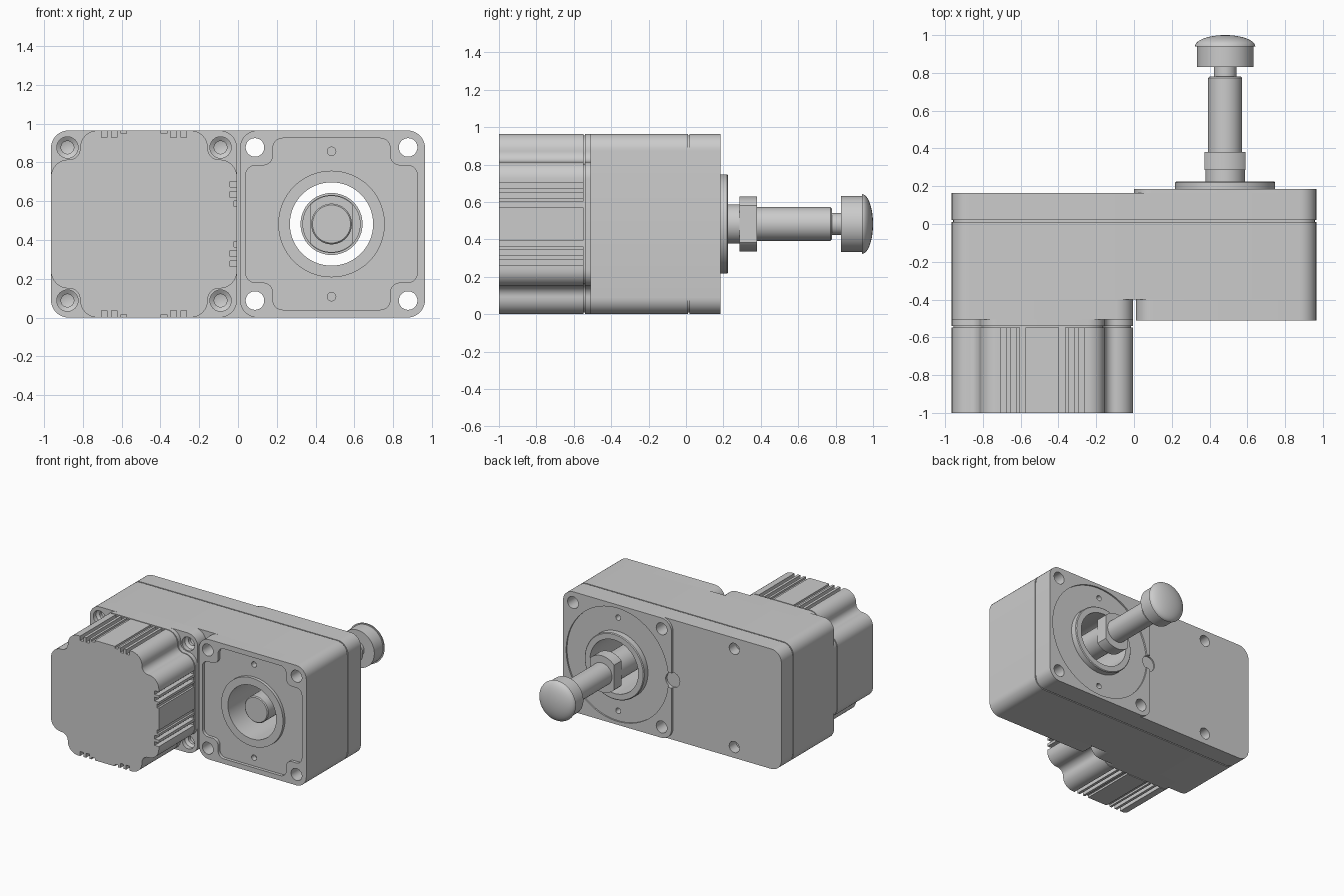
import bpy, bmesh, math
from mathutils import Vector

if "Cube" in bpy.data.objects:
    bpy.data.objects.remove(bpy.data.objects["Cube"])

grey = bpy.data.materials.new("machined grey")
grey.use_nodes = True
grey.diffuse_color = (0.6, 0.6, 0.6, 1)
grey.node_tree.nodes["Principled BSDF"].inputs["Base Color"].default_value = (0.6, 0.6, 0.6, 1)

H = 0.965            # housing height and half width
MID = H / 2          # axis height, also the x of the output bore


def finish(name, bm):
    bmesh.ops.recalc_face_normals(bm, faces=bm.faces)
    me = bpy.data.meshes.new(name)
    bm.to_mesh(me)
    bm.free()
    me.materials.append(grey)
    ob = bpy.data.objects.new(name, me)
    bpy.context.collection.objects.link(ob)
    return ob


def prism(name, outline, y0, y1):
    """Extrude an x-z outline along y."""
    bm = bmesh.new()
    face = bm.faces.new([bm.verts.new((p[0], y0, p[1])) for p in outline])
    ext = bmesh.ops.extrude_face_region(bm, geom=[face])["geom"]
    verts = [v for v in ext if isinstance(v, bmesh.types.BMVert)]
    bmesh.ops.translate(bm, verts=verts, vec=(0, y1 - y0, 0))
    # the source face is removed by the extrusion, so close the open end
    edges = [e for e in bm.edges if e.is_boundary]
    if edges:
        bmesh.ops.holes_fill(bm, edges=edges)
    return finish(name, bm)


def lathe(name, profile, x=MID, z=MID, steps=64):
    """Spin (radius, y) points about an axis along y."""
    bm = bmesh.new()
    vs = [bm.verts.new((x + r, y, z)) for r, y in profile]
    es = [bm.edges.new(pair) for pair in zip(vs, vs[1:])]
    bmesh.ops.spin(bm, geom=vs + es, cent=(x, 0, z), axis=(0, 1, 0),
                   angle=math.tau, steps=steps)
    bmesh.ops.remove_doubles(bm, verts=bm.verts, dist=1e-5)
    return finish(name, bm)


def fillet(points, radii, steps=8):
    """Round each corner of a polygon with an arc of the given radius."""
    out = []
    n = len(points)
    for i, r in enumerate(radii):
        p = Vector(points[i])
        a = (Vector(points[i - 1]) - p).normalized()
        b = (Vector(points[(i + 1) % n]) - p).normalized()
        half = a.angle(b) / 2
        c = p + (a + b).normalized() * (r / math.sin(half))
        t = r / math.tan(half)
        v, w = p + a * t - c, p + b * t - c
        for k in range(steps + 1):
            f = math.pi / 2 * k / steps
            out.append(c + v * math.cos(f) + w * math.sin(f))
    return out


def rounded(x0, x1, z0=0, z1=H, r=0.09):
    return fillet([(x0, z0), (x1, z0), (x1, z1), (x0, z1)], [r] * 4)


def notched(x0, x1, z0, z1, n, outer, inner):
    """Rectangle with S-curved corner cut-outs."""
    a, b, c, d = x0 + n, x1 - n, z0 + n, z1 - n
    pts = [(x0, c), (a, c), (a, z0), (b, z0), (b, c), (x1, c),
           (x1, d), (b, d), (b, z1), (a, z1), (a, d), (x0, d)]
    return fillet(pts, [outer, inner, outer] * 4)


def circle(x, z, r, n=64):
    return [(x + r * math.cos(math.tau * i / n), z + r * math.sin(math.tau * i / n))
            for i in range(n)]


def drill(x, z, r, y0, y1, n=32):
    return prism("cutter", circle(x, z, r, n), y0, y1)


def box(x, z, w, h, y0, y1):
    return prism("cutter", [(x - w, z - h), (x + w, z - h), (x + w, z + h), (x - w, z + h)], y0, y1)


def cut(ob, cutters):
    for c in cutters:
        c.hide_render = True
        mod = ob.modifiers.new("cut", "BOOLEAN")
        mod.operation, mod.object = "DIFFERENCE", c
    bpy.context.view_layer.objects.active = ob
    for mod in list(ob.modifiers):
        bpy.ops.object.modifier_apply(modifier=mod.name)
    for c in cutters:
        bpy.data.objects.remove(c)
    return ob


def output_holes():
    """Through bore and the four mounting holes."""
    holes = [drill(MID + sx * 0.395, MID + sz * 0.395, 0.048, -0.7, 0.4)
             for sx in (-1, 1) for sz in (-1, 1)]
    return holes + [drill(MID, MID, 0.215, -0.7, 0.4, 64)]


def small_holes(y0, y1):
    return [drill(MID, MID + s * 0.375, 0.022, y0, y1, 24) for s in (-1, 1)]


parts = []

# Motor: notched extrusion with cooling grooves on three sides
MX = -0.485
motor = prism("motor_body", notched(-H, -0.005, 0, H, 0.15, 0.09, 0.055), -1, -0.547)
grooves = []
for s in (-1, 1):
    for off, depth in ((0.205, 0.036), (0.153, 0.036), (0.104, 0.016)):
        grooves += [box(MX + s * off, z, 0.015, depth, -1.1, -0.5) for z in (0, H)]
        grooves.append(box(-0.005, MID + s * off, depth, 0.015, -1.1, -0.5))
parts.append(cut(motor, grooves))
parts.append(prism("motor_gasket", notched(-0.955, -0.015, 0.01, H - 0.01, 0.15, 0.09, 0.055),
                   -0.547, -0.54))
parts.append(prism("motor_adapter", notched(-H, -0.005, 0, H, 0.15, 0.09, 0.055), -0.54, -0.505))

# Input side of the gearbox with counterbored corner screws
input_block = prism("input_block", rounded(-H, -0.005), -0.505, -0.4)
bores = [lathe("cutter", [(0, -0.6), (0.055, -0.6), (0.055, -0.47), (0.033, -0.455),
                          (0.033, -0.43), (0, -0.42)],
               MX + sx * 0.395, MID + sz * 0.395, 32)
         for sx in (-1, 1) for sz in (-1, 1)]
parts.append(cut(input_block, bores))

# Output side of the gearbox with a recessed panel around the bore
output_block = prism("output_block", rounded(0.01, H), -0.51, -0.4)
panel = prism("cutter", notched(0.04, 0.925, 0.04, 0.925, 0.14, 0.05, 0.05), -0.6, -0.485)
cut(panel, [drill(MID, MID, 0.275, -0.7, -0.4, 64)])
parts.append(cut(output_block, [panel] + output_holes() + small_holes(-0.6, -0.44)))

# Main housing, seam and rear cover
parts.append(cut(prism("gear_housing", rounded(-H, H), -0.4, 0.011), output_holes()))
parts.append(cut(prism("housing_seam", rounded(-H + 0.008, H - 0.008, 0.008, H - 0.008, 0.082),
                       0.011, 0.02), output_holes()))
cover_holes = [drill(-0.545, MID + s * 0.395, 0.045, 0.08, 0.3) for s in (-1, 1)]
relief = drill(0, MID, 0.06, 0.155, 0.3)
parts.append(cut(prism("rear_cover", rounded(-H, H), 0.02, 0.165),
                 output_holes() + cover_holes + [relief] + small_holes(0.11, 0.3)))

# Raised rear mounting plate with a shallow round recess
plate = prism("mounting_plate", rounded(0, H), 0.165, 0.185)
parts.append(cut(plate, output_holes() + small_holes(0.1, 0.3)
                 + [drill(MID, MID, 0.455, 0.173, 0.3, 96), drill(0, MID, 0.06, 0.15, 0.3)]))
parts.append(lathe("bore_ring", [(0.215, 0.166), (0.265, 0.166), (0.265, 0.219), (0.259, 0.225),
                                 (0.215, 0.225), (0.215, 0.166)]))

# Plunger: shaft, round nut with two flats, and domed knob
parts.append(lathe("plunger_shaft", [(0, -0.46), (0.098, -0.46), (0.105, -0.453), (0.105, 0.3),
                                     (0.09, 0.3), (0.09, 0.772), (0.083, 0.78), (0.06, 0.78),
                                     (0.06, 0.84), (0, 0.84)]))
nut = cut(prism("lock_nut", circle(MID, MID, 0.147), 0.285, 0.38),
          [box(MID + s * 0.208, MID, 0.1, 0.3, 0.2, 0.5) for s in (-1, 1)])
parts.append(nut)
dome = [(0.16 * math.cos(t * math.pi / 20), 0.94 + 0.06 * math.sin(t * math.pi / 20))
        for t in range(10)]
parts.append(lathe("pull_knob", [(0, 0.83), (0.15, 0.83), (0.15, 0.94)] + dome + [(0, 1)]))

# Smooth shading with sharp edges kept
bpy.ops.object.select_all(action="DESELECT")
for ob in parts:
    ob.select_set(True)
bpy.context.view_layer.objects.active = parts[0]
bpy.ops.object.shade_smooth_by_angle(angle=math.radians(30))
